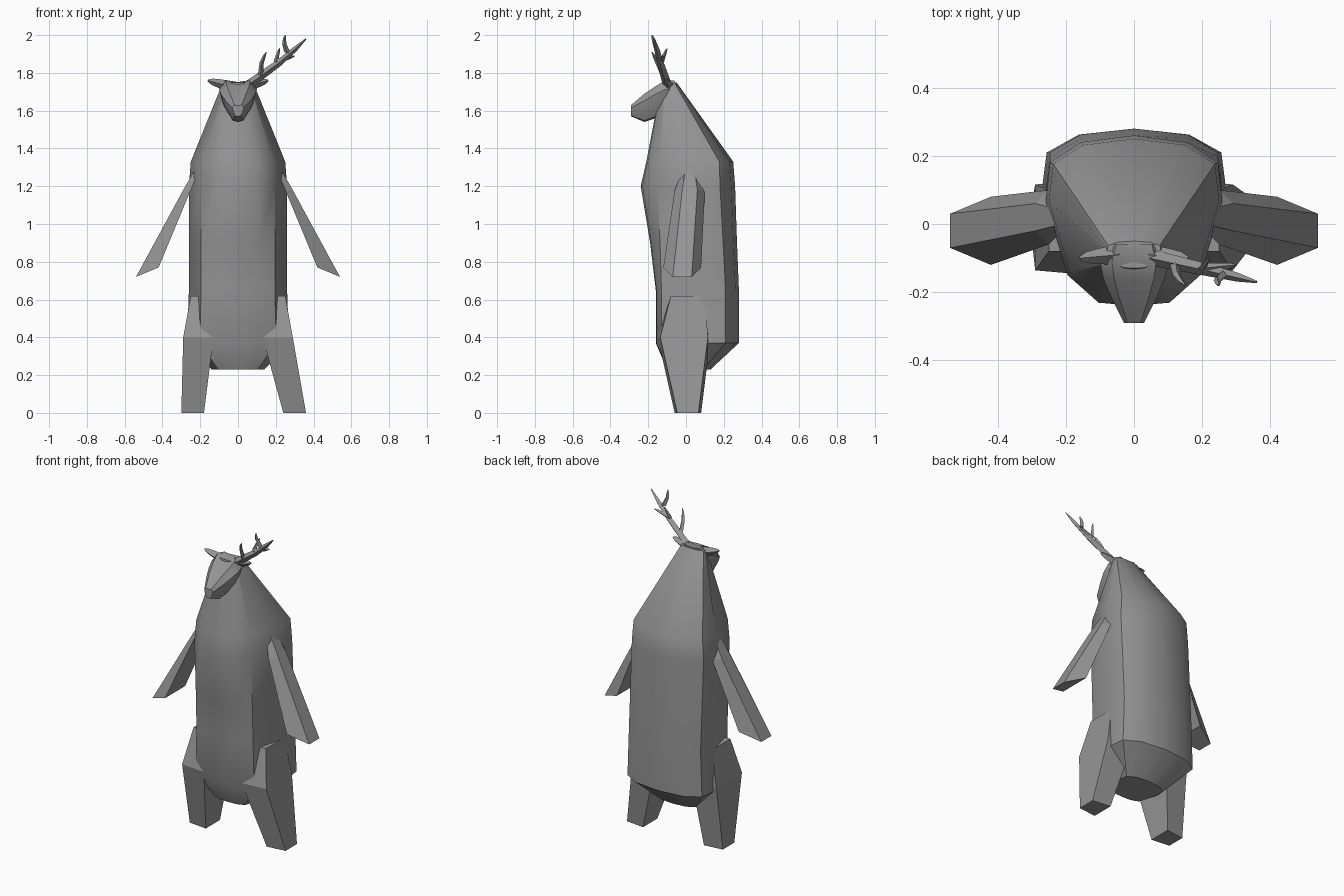
import bpy, bmesh, math
from mathutils import Vector

if "Cube" in bpy.data.objects:
    bpy.data.objects.remove(bpy.data.objects["Cube"], do_unlink=True)

GREY = (0.3, 0.3, 0.3, 1)
grey = bpy.data.materials.new("stone_grey")
grey.use_nodes = True
grey.diffuse_color = GREY
shader = grey.node_tree.nodes["Principled BSDF"]
shader.inputs["Base Color"].default_value = GREY
shader.inputs["Roughness"].default_value = 0.8


def loft(name, rings, smooth_degrees=0):
    """Skin a closed tube over rings of equal point count."""
    bm = bmesh.new()
    loops = [[bm.verts.new(point) for point in ring] for ring in rings]
    for lower, upper in zip(loops, loops[1:]):
        for i in range(len(lower)):
            bm.faces.new((lower[i - 1], lower[i], upper[i], upper[i - 1]))
    bm.faces.new(loops[0])
    bm.faces.new(loops[-1])
    bmesh.ops.recalc_face_normals(bm, faces=bm.faces[:])
    mesh = bpy.data.meshes.new(name)
    bm.to_mesh(mesh)
    bm.free()
    mesh.materials.append(grey)
    part = bpy.data.objects.new(name, mesh)
    bpy.context.collection.objects.link(part)
    if smooth_degrees:
        bpy.ops.object.select_all(action='DESELECT')
        part.select_set(True)
        bpy.context.view_layer.objects.active = part
        bpy.ops.object.shade_smooth_by_angle(angle=math.radians(smooth_degrees))


def mirrored(half):
    """Close a half outline whose first and last points lie on x = 0."""
    return half + [(-x, y, z) for x, y, z in half[-2:0:-1]]


def body_ring(z, width, front, back):
    """Horizontal section: the further the front bulges, the rounder its corners."""
    depth = back - front
    corner = max(0.02, 0.75 * (-front - 0.12))
    return mirrored([
        (0, front, z),
        (width * 0.4, front + corner * 0.1, z),
        (width * 0.75, front + corner, z),
        (width, front + depth * 0.6, z),
        (width * 0.95, back - depth * 0.16, z),
        (width * 0.6, back - depth * 0.04, z),
        (0, back, z),
    ])


def head_ring(y, width, top, bottom):
    """Upright section: broad brow narrowing to the jaw."""
    height = top - bottom
    return mirrored([
        (0, y, top - height * 0.05),
        (width * 0.65, y, top),
        (width, y, top - height * 0.25),
        (width * 0.8, y, bottom + height * 0.35),
        (width * 0.45, y, bottom + height * 0.05),
        (0, y, bottom),
    ])


def limb_ring(side, centre, half_width, half_depth, narrowing=1, lift=0):
    """Four corners, with the outer pair narrowed and the inner pair lifted."""
    x, y, z = centre
    inner, outer = side * (x - half_width), side * (x + half_width)
    edge = half_depth * narrowing
    return [(outer, y - edge, z), (outer, y + edge, z),
            (inner, y + half_depth, z + lift), (inner, y - half_depth, z + lift)]


def tine(name, base, tip, radius, bow):
    """Bowed four-sided spike from base to tip, bow lifting its middle."""
    base, tip = Vector(base), Vector(tip)
    across = (tip - base).cross(Vector((0, 1, 0))).normalized()
    normal = (tip - base).cross(across).normalized()
    rings = []
    for t, thickness in ((0, 1), (0.5, 0.75), (0.8, 0.55), (1, 0.15)):
        centre = base.lerp(tip, t) + across * bow * math.sin(math.pi * t)
        r = radius * thickness
        rings.append([centre + across * r, centre + normal * r,
                      centre - across * r, centre - normal * r])
    loft(name, rings)


# Body: height, half width, front, back
loft("body", [body_ring(*section) for section in (
    (0.23, 0.14, -0.1, 0.13),
    (0.37, 0.27, -0.16, 0.28),
    (0.65, 0.26, -0.16, 0.28),
    (0.9, 0.26, -0.19, 0.27),
    (1.2, 0.26, -0.24, 0.26),
    (1.33, 0.25, -0.21, 0.25),
    (1.75, 0.08, -0.13, -0.05),
)], smooth_degrees=35)

# Head: distance forward, half width, top, bottom
loft("head", [head_ring(*section) for section in (
    (-0.06, 0.08, 1.76, 1.59),
    (-0.11, 0.1, 1.76, 1.57),
    (-0.16, 0.09, 1.73, 1.56),
    (-0.22, 0.065, 1.69, 1.54),
    (-0.29, 0.03, 1.63, 1.57),
)], smooth_degrees=40)

# Antler on the left side only
beam_root, beam_fork, beam_tip = (0.06, -0.1, 1.74), (0.2, -0.13, 1.86), (0.36, -0.17, 1.98)
tine("antler_beam", beam_root, beam_tip, 0.024, -0.01)
tine("antler_middle_tine", beam_fork, (0.3, -0.12, 1.89), 0.015, 0)
tine("antler_back_tine", beam_fork, (0.22, -0.1, 1.93), 0.012, 0)
tine("antler_brow_tine", (0.12, -0.12, 1.79), (0.15, -0.18, 1.91), 0.015, 0.01)
tine("antler_upper_tine", (0.26, -0.15, 1.91), (0.25, -0.18, 2), 0.015, 0.01)

# Paired parts; the left foot is planted further out
for label, side, foot_x in (("left", 1, 0.3), ("right", -1, 0.24)):
    tine(label + "_ear", (side * 0.05, -0.09, 1.73), (side * 0.16, -0.1, 1.76), 0.03, 0)
    loft(label + "_arm", [
        limb_ring(side, (0.2, 0.02, 1.32), 0.01, 0.02),
        limb_ring(side, (0.27, 0.02, 1.18), 0.02, 0.08, 0.5),
        limb_ring(side, (0.48, -0.02, 0.72), 0.06, 0.1, 0.5, 0.05),
    ])
    loft(label + "_leg", [
        limb_ring(side, (foot_x, 0.01, 0), 0.06, 0.07, 0.8),
        limb_ring(side, (0.21, -0.01, 0.4), 0.08, 0.14, 0.9),
        limb_ring(side, (0.2, 0.01, 0.62), 0.05, 0.09),
    ])
